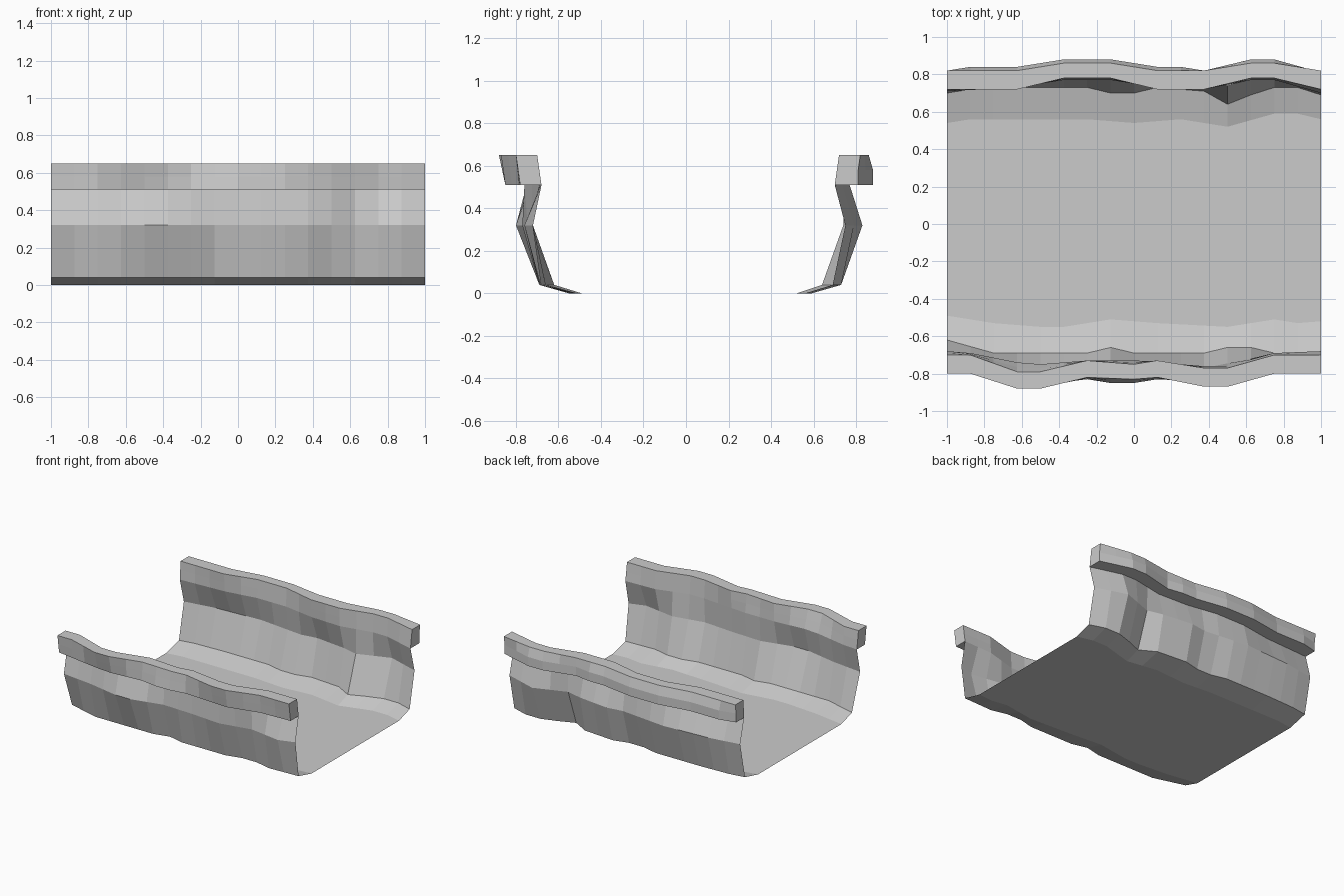
import bpy, bmesh

if "Cube" in bpy.data.objects:
    bpy.data.objects.remove(bpy.data.objects["Cube"])

N = 16
XS = [-1 + 2 * i / N for i in range(N + 1)]


def wave(keys):
    """Sample a wavy edge, given as (x, y) keys, at every cross-section."""
    out = []
    for x in XS:
        for (x0, y0), (x1, y1) in zip(keys, keys[1:]):
            if x0 - 1e-6 <= x <= x1 + 1e-6:
                out.append(y0 + (y1 - y0) * (x - x0) / (x1 - x0))
                break
    return out


def row(ys, z):
    return [(x, y, z) for x, y in zip(XS, ys)]


def mix(a, b):
    return [(p + q) / 2 for p, q in zip(a, b)]


def loft(name, rows, flip=False, closed=False):
    """Skin neighbouring rows with quads; closed strips get end caps."""
    bm = bmesh.new()
    v = [[bm.verts.new(p) for p in r] for r in rows]
    pairs = list(zip(v, v[1:])) + ([(v[-1], v[0])] if closed else [])
    for a, b in pairs:
        for i in range(N):
            bm.faces.new((a[i], a[i + 1], b[i + 1], b[i]))
    if closed:
        bm.faces.new([r[0] for r in v])
        bm.faces.new([r[-1] for r in v])
        bmesh.ops.recalc_face_normals(bm, faces=bm.faces[:])
    elif flip:
        bmesh.ops.reverse_faces(bm, faces=bm.faces[:])
    mesh = bpy.data.meshes.new(name)
    bm.to_mesh(mesh)
    bm.free()
    bpy.context.collection.objects.link(bpy.data.objects.new(name, mesh))


# Wavy edges of the front bank, from floor to rim
front = dict(
    floor=wave([(-1, -.49), (-.75, -.53), (-.5, -.55), (-.375, -.55), (-.125, -.51),
                (.125, -.53), (.5, -.55), (.75, -.51), (.875, -.53), (1, -.52)]),
    foot=wave([(-1, -.62), (-.75, -.69), (-.25, -.69), (-.125, -.66), (0, -.69),
               (.375, -.69), (.5, -.66), (.625, -.66), (.75, -.69), (1, -.68)]),
    bulge=wave([(-1, -.72), (-.75, -.75), (-.5, -.80), (-.375, -.80), (-.125, -.74),
                (.125, -.75), (.375, -.77), (.625, -.72), (.875, -.76), (1, -.72)]),
    neck=wave([(-1, -.68), (-.875, -.69), (-.625, -.74), (-.5, -.75), (-.25, -.73),
               (0, -.73), (.375, -.76), (.5, -.76), (.75, -.69), (1, -.68)]),
    top_in=wave([(-1, -.70), (-.875, -.70), (-.625, -.79), (-.5, -.79), (-.25, -.73),
                 (0, -.75), (.125, -.73), (.375, -.77), (.5, -.77), (.75, -.70), (1, -.70)]),
    top_out=wave([(-1, -.80), (-.875, -.80), (-.625, -.88), (-.5, -.88), (-.25, -.82),
                  (0, -.83), (.125, -.82), (.375, -.87), (.5, -.87), (.75, -.80), (1, -.80)]),
    low_out=wave([(-1, -.78), (-.625, -.84), (-.5, -.85), (-.25, -.83), (-.125, -.85),
                  (0, -.85), (.125, -.83), (.5, -.85), (.75, -.79), (1, -.78)]))

# Wavy edges of the back bank
back = dict(
    floor=wave([(-1, .54), (-.875, .56), (-.25, .56), (0, .54), (.25, .56),
                (.5, .52), (.75, .59), (.875, .59), (1, .56)]),
    foot=wave([(-1, .70), (-.875, .72), (-.625, .73), (-.25, .73), (-.125, .70), (0, .70),
               (.125, .73), (.375, .71), (.5, .64), (.625, .69), (.75, .73), (.875, .73), (1, .69)]),
    bulge=wave([(-1, .76), (-.75, .80), (-.375, .82), (0, .78), (.125, .80),
                (.375, .77), (.5, .74), (.75, .83), (1, .75)]),
    neck=wave([(-1, .71), (-.625, .73), (-.375, .77), (-.125, .77), (.125, .73),
               (.375, .72), (.625, .77), (.75, .77), (1, .70)]),
    top_in=wave([(-1, .72), (-.625, .72), (-.375, .78), (-.125, .78), (.125, .72),
                 (.375, .72), (.625, .78), (.75, .78), (1, .72)]),
    top_out=wave([(-1, .82), (-.625, .82), (-.375, .86), (-.125, .86), (.125, .82),
                  (.375, .82), (.625, .86), (.75, .86), (1, .82)]),
    low_out=wave([(-1, .81), (-.875, .84), (-.625, .84), (-.375, .88), (-.125, .88), (.125, .84),
                  (.25, .84), (.375, .82), (.625, .88), (.75, .88), (1, .81)]))

# Flat channel bed
loft("channel_floor", [row(front["floor"], 0), row(back["floor"], 0)])

# Bank walls and overhanging rims
for side, e in (("front", front), ("back", back)):
    loft(side + "_wall", [row(e["floor"], 0), row(e["foot"], .04),
                          row(e["bulge"], .32), row(e["neck"], .51)], flip=side == "front")
    mid_out = e["low_out"] if side == "back" else mix(e["low_out"], e["top_out"])
    loft(side + "_rim", [row(e["neck"], .51), row(mix(e["neck"], e["top_in"]), .58),
                         row(e["top_in"], .65), row(e["top_out"], .65),
                         row(mid_out, .58), row(e["low_out"], .51)], closed=True)
